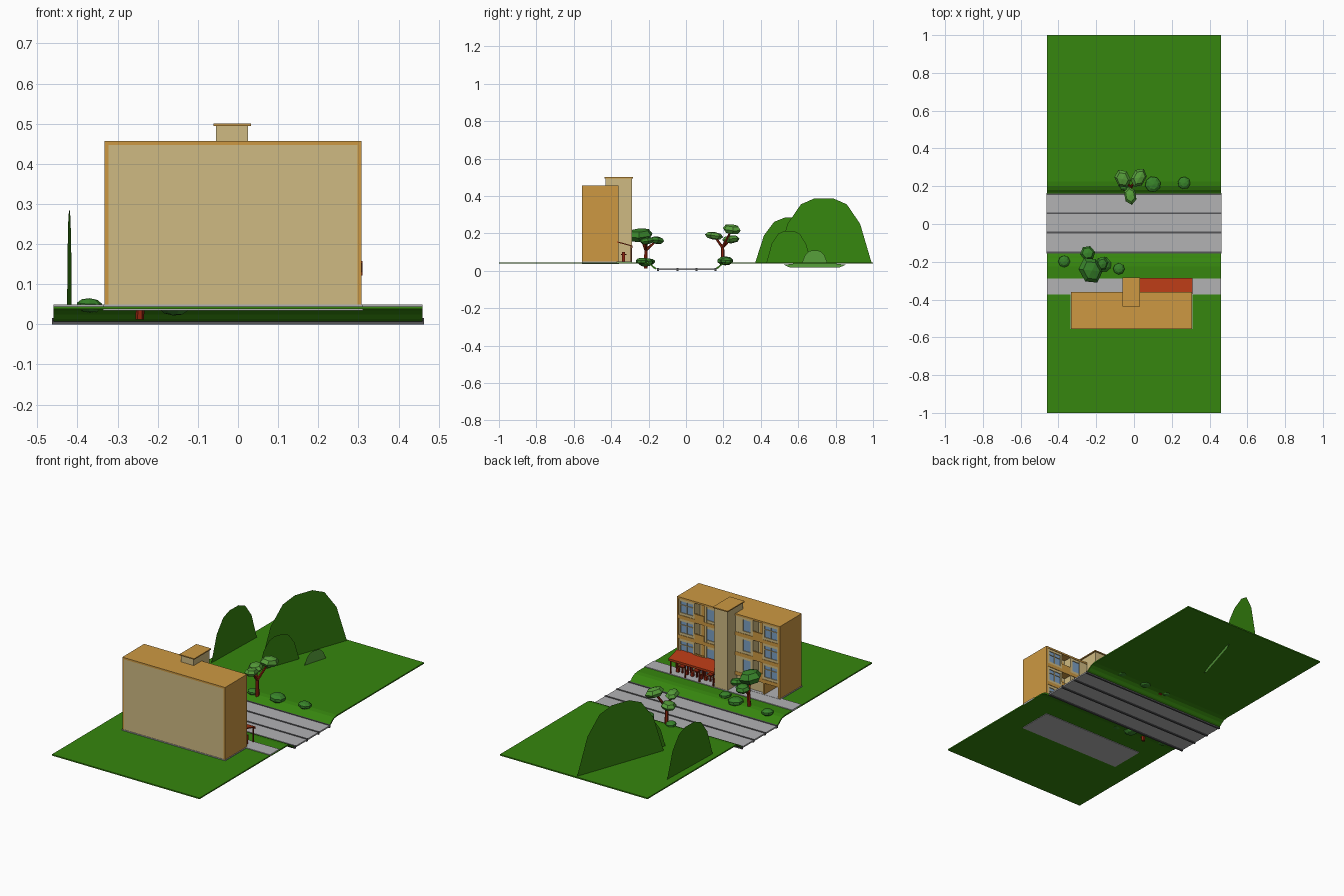
import bpy, bmesh, math
from mathutils import Vector, Matrix, Euler

if "Cube" in bpy.data.objects:
    bpy.data.objects.remove(bpy.data.objects["Cube"])


def material(name, r, g, b):
    m = bpy.data.materials.new(name)
    lin = [((c / 255 + 0.055) / 1.055) ** 2.4 if c > 10 else c / 255 / 12.92 for c in (r, g, b)]
    m.diffuse_color = (*lin, 1)
    m.use_nodes = True
    m.node_tree.nodes["Principled BSDF"].inputs["Base Color"].default_value = m.diffuse_color
    return m


GRASS = material("grass green", 54, 134, 14)
LEAF = material("leaf green", 56, 132, 42)
LIGHT = material("light leaf green", 86, 158, 58)
GREY = material("paving grey", 178, 178, 180)
DARK = material("dark grey", 85, 85, 87)
TAN = material("tan wall", 207, 186, 130)
ORANGE = material("ochre trim", 205, 153, 66)
RED = material("red awning", 176, 56, 20)
WOOD = material("red brown wood", 142, 36, 14)
GLASS = material("window blue", 125, 160, 195)


def finish(name, bm, mat, smooth=False):
    bmesh.ops.recalc_face_normals(bm, faces=bm.faces)
    me = bpy.data.meshes.new(name)
    bm.to_mesh(me)
    bm.free()
    me.materials.append(mat)
    ob = bpy.data.objects.new(name, me)
    bpy.context.collection.objects.link(ob)
    if smooth:
        for p in me.polygons:
            p.use_smooth = True
    return ob


def boxes(name, items, mat):
    """One object made of boxes given as (x0, x1, y0, y1, z0, z1)."""
    bm = bmesh.new()
    for x0, x1, y0, y1, z0, z1 in items:
        m = Matrix.Translation(((x0 + x1) / 2, (y0 + y1) / 2, (z0 + z1) / 2)) @ \
            Matrix.Diagonal((abs(x1 - x0), y1 - y0, z1 - z0, 1))
        bmesh.ops.create_cube(bm, size=1, matrix=m)
    return finish(name, bm, mat)


def extrude_x(name, profile, x0, x1, mat):
    """A closed (y, z) profile swept along x."""
    bm = bmesh.new()
    f = bm.faces.new([bm.verts.new((x0, y, z)) for y, z in profile])
    r = bmesh.ops.extrude_face_region(bm, geom=[f])
    bmesh.ops.translate(bm, vec=(x1 - x0, 0, 0),
                        verts=[v for v in r["geom"] if isinstance(v, bmesh.types.BMVert)])
    return finish(name, bm, mat)


# Lawns curving down to the sunken road
top = [(1, .045), (.225, .045), (.2, .041), (.18, .031), (.168, .02), (.157, .014)]
low = [(y + (.004 if y < .2 else 0), z - .007) for y, z in reversed(top)]
low[-1] = (1, .038)
for side, name in ((1, "far_lawn"), (-1, "near_lawn")):
    extrude_x(name, [(side * y, z) for y, z in top + low], -.46, .46, GRASS)

# Road with four dark dividing strips
boxes("road", [(-.463, .463, -.153, .157, .005, .013)], GREY)
boxes("road_strips", [(-.464, .464, y - .005, y + .005, .0, .016)
                      for y in (-.15, -.045, .057, .158)], DARK)
boxes("pavement", [(-.46, .46, -.372, -.288, .04, .049)], GREY)
boxes("foundation", [(-.336, .311, -.557, -.357, .035, .05)], GREY)

# Building shell: end walls and roof
X0, X1, YB, YF, TOP = -.333, .308, -.555, -.36, .457
MID = (X0 + X1) / 2
boxes("end_walls_and_roof", [(X0, X0 + .01, YB, YF, .048, TOP),
                             (X1 - .01, X1, YB, YF, .048, TOP),
                             (X0, X1, YB, YF, TOP - .01, TOP)], ORANGE)
boxes("wall_core", [(X0 + .01, X1 - .01, YB + .001, -.41, .12, TOP - .01),
                    (-.232, X1 - .01, YB + .001, -.375, .048, .12),
                    (X0 + .01, -.232, YB + .001, -.52, .048, .12)], TAN)
boxes("passage_wall", [(-.238, -.228, -.52, YF, .05, .12)], ORANGE)

# Facade: three storeys, both halves mirrored about the tower
floors = (.12, .232, .344)
boxes("floor_slabs", [(X0 + .01, X1 - .01, -.412, YF, z - .008, z + .012) for z in floors], ORANGE)
piers, sills, glass, bars, rails, doors = [], [], [], [], [], []
for s in (-1, 1):
    def span(a, b):
        p, q = MID + s * a, MID + s * b
        return min(p, q), max(p, q)
    for a, b in ((.03, .09), (.137, .152), (.212, .222), (.3, .311)):
        piers.append((*span(a, b), -.411, YF - .002, .125, TOP - .01))
    for z in floors:
        for a, b in ((.09, .137), (.222, .3)):
            sills += [(*span(a, b), -.411, YF - .003, z + .01, z + .026),
                      (*span(a, b), -.411, YF - .003, z + .09, z + .105)]
            glass.append((*span(a, b), -.375, -.367, z + .02, z + .095))
        bars += [(*span(.259, .263), -.37, -.363, z + .024, z + .092),
                 (*span(.222, .3), -.37, -.363, z + .068, z + .071)]
        rails.append((*span(.152, .212), -.368, YF, z + .01, z + .042))
        doors.append((*span(.165, .2), -.412, -.406, z + .012, z + .085))
boxes("facade_piers", piers, TAN)
boxes("window_sills", sills, TAN)
boxes("window_glass", glass, GLASS)
boxes("window_bars", bars, TAN)
boxes("balcony_rails", rails, ORANGE)
boxes("balcony_doors", doors, ORANGE)
boxes("shop_glass", [(x, x + .07, -.378, -.37, .06, .112) for x in (.04, .13, .22)], GLASS)

# Stair tower and its cap
boxes("stair_tower", [(-.055, .025, -.43, -.29, .045, .495)], TAN)
boxes("tower_cap", [(-.061, .032, -.436, -.284, .494, .5)], ORANGE)

# Cafe awning, posts, tables and stools
extrude_x("awning", [(-.37, .158), (-.285, .134), (-.285, .122), (-.289, .122),
                     (-.289, .13), (-.37, .152)], .026, .31, RED)
posts = (.035, .122, .21, .3)
boxes("awning_posts", [(x - .003, x + .003, -.297, -.291, .045, .135) for x in posts], WOOD)
seats = []
for x in (.08, .165, .255):
    seats += [(x - .016, x + .016, -.348, -.318, .085, .09), (x - .003, x + .003, -.336, -.33, .048, .086)]
    for d in (-.028, .028):
        seats += [(x + d - .008, x + d + .008, -.341, -.325, .048, .07),
                  (x + d * 1.25 - .002, x + d * 1.25 + .002, -.341, -.325, .07, .1)]
boxes("tables_and_chairs", seats, WOOD)


# Hills: flat upright cards
def hill(name, cx, cy, half, height, slope, mat, skirt=0):
    half_shape = [(1, 0), (.76, .6), (.48, .9), (.2, .99)]
    pts = half_shape + [(-u, v) for u, v in reversed(half_shape)]
    pts = [(u * half, .043 + v * height) for u, v in pts]
    if skirt:
        pts += [(-skirt, .032), (-skirt * .8, .017), (skirt * .8, .017), (skirt, .032)]
    bm = bmesh.new()
    bm.faces.new([bm.verts.new((cx + t * slope, cy + t, z)) for t, z in pts])
    finish(name, bm, mat)


hill("large_hill", -.107, .737, .255, .347, .36, GRASS)
hill("left_hill", -.42, .565, .195, .243, .03, GRASS)
hill("small_hill", -.13, .55, .12, .172, .36, GRASS)
hill("hillock", 0, .688, .068, .067, .3, LIGHT, skirt=.165)


# Trees and bushes
def blob(name, centre, size, rot, mat, seg=6, rings=4):
    bm = bmesh.new()
    m = Matrix.Translation(centre) @ Euler([math.radians(a) for a in rot]).to_matrix().to_4x4() @ \
        Matrix.Diagonal((*size, 1))
    bmesh.ops.create_uvsphere(bm, u_segments=seg, v_segments=rings, radius=1, matrix=m)
    finish(name, bm, mat)


def limbs(name, segments):
    bm = bmesh.new()
    for a, b, r0, r1 in segments:
        a, b = Vector(a), Vector(b)
        d = b - a
        m = Matrix.Translation((a + b) / 2) @ d.to_track_quat('Z', 'Y').to_matrix().to_4x4()
        bmesh.ops.create_cone(bm, cap_ends=True, segments=6, radius1=r0, radius2=r1,
                              depth=d.length, matrix=m)
    finish(name, bm, WOOD)


def tree(name, base, fork, crowns, mat):
    limbs(name + "_trunk", [(base, fork, .011, .009)] + [(fork, c, .008, .005) for c, s, r in crowns])
    for i, (c, s, r) in enumerate(crowns):
        blob(f"{name}_crown_{i + 1}", c, s, r, mat)


tree("far_tree", (-.017, .197, .03), (-.017, .195, .125), [
    ((-.02, .15, .187), (.034, .05, .021), (-8, 0, 10)),
    ((.025, .245, .222), (.04, .055, .027), (-8, 8, -30)),
    ((-.06, .24, .168), (.042, .052, .022), (4, -6, 25))], LIGHT)
tree("near_tree", (-.245, -.215, .012), (-.24, -.215, .11), [
    ((-.23, -.245, .19), (.062, .075, .038), (8, 10, 30)),
    ((-.245, -.155, .163), (.04, .042, .021), (-6, 5, 40)),
    ((-.17, -.21, .16), (.035, .04, .02), (6, 8, -20))], LEAF)

bushes = [(-.37, -.198, .033, .047), (-.16, -.215, .042, .045), (-.08, -.237, .032, .052),
          (.1, .21, .044, .053), (.265, .217, .035, .052), (-.05, .205, .03, .048)]
for i, (x, y, r, z) in enumerate(bushes):
    blob(f"bush_{i + 1}", (x, y, z), (r, r, r * .55), (4, 3, 20 * i), LEAF, 8, 5)
